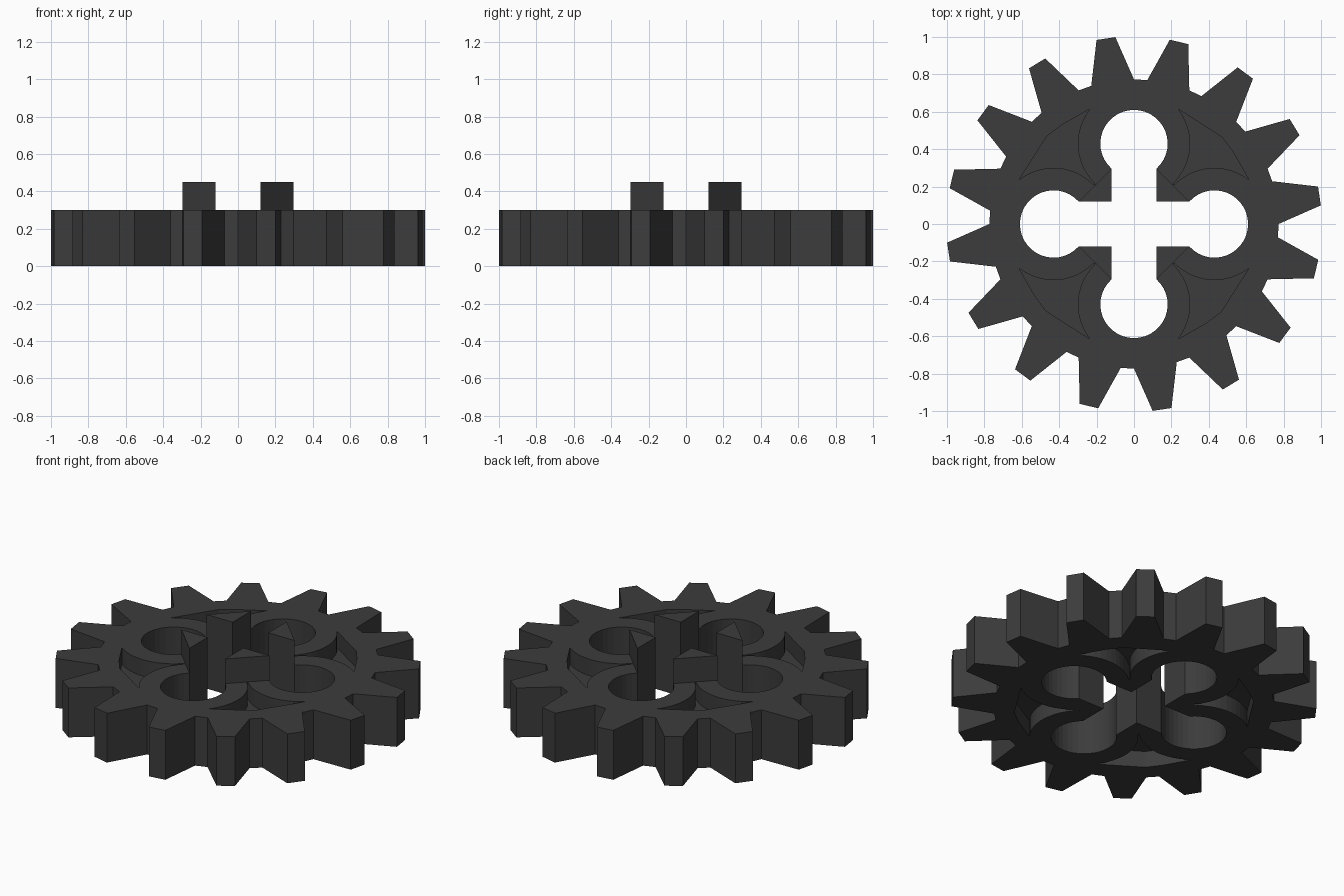
import bpy, bmesh
from math import sin, cos, radians, degrees, atan2, pi

if "Cube" in bpy.data.objects:
    bpy.data.objects.remove(bpy.data.objects["Cube"])

H, POST_H, DEPTH = 0.30, 0.45, 0.10      # plate height, post top, pocket depth
SLOT, HOLE_C, HOLE_R = 0.12, 0.43, 0.18  # slot half width, hole centre and radius

dark = bpy.data.materials.new("dark_grey")
dark.diffuse_color = (0.045, 0.045, 0.045, 1)
dark.use_nodes = True
dark.node_tree.nodes["Principled BSDF"].inputs["Base Color"].default_value = dark.diffuse_color


def turn(p, k):
    """Rotate a 2D point by k quarter turns."""
    for _ in range(k % 4):
        p = (-p[1], p[0])
    return p


def arc(cx, cy, r, a0, a1, n):
    return [(cx + r * cos(radians(a0 + (a1 - a0) * i / n)),
             cy + r * sin(radians(a0 + (a1 - a0) * i / n))) for i in range(n + 1)]


def prisms(name, parts):
    """One object made of (outline, z0, z1) extrusions."""
    bm = bmesh.new()
    for pts, z0, z1 in parts:
        face = bm.faces.new([bm.verts.new((x, y, z0)) for x, y in pts])
        ext = bmesh.ops.extrude_face_region(bm, geom=[face], use_keep_orig=True)
        new = [v for v in ext["geom"] if isinstance(v, bmesh.types.BMVert)]
        bmesh.ops.translate(bm, verts=new, vec=(0, 0, z1 - z0))
    bmesh.ops.recalc_face_normals(bm, faces=bm.faces)
    me = bpy.data.meshes.new(name)
    bm.to_mesh(me)
    bm.free()
    ob = bpy.data.objects.new(name, me)
    me.materials.append(dark)
    bpy.context.collection.objects.link(ob)
    return ob


def cut(target, cutter):
    cutter.hide_render = True
    mod = target.modifiers.new("cut", 'BOOLEAN')
    mod.operation, mod.solver, mod.object = 'DIFFERENCE', 'EXACT', cutter
    bpy.context.view_layer.objects.active = target
    bpy.ops.object.modifier_apply(modifier=mod.name)
    bpy.data.objects.remove(cutter)


# Toothed plate: 16 tapered teeth
teeth = []
for i in range(16):
    for r, da in ((0.773, -8.6), (1.004, -2.9), (1.004, 2.9), (0.773, 8.6)):
        a = radians(8.6 + 22.5 * i + da)
        teeth.append((r * cos(a), r * sin(a)))
gear = prisms("gear_plate", [(teeth, 0, H)])

# Cross slot ending in four round holes
drop = (HOLE_R ** 2 - SLOT ** 2) ** 0.5
a0 = degrees(atan2(-drop, SLOT))
lobe = arc(0, HOLE_C, HOLE_R, a0, 180 - a0, 28) + [(-SLOT, SLOT)]
slot = [turn(p, k) for k in range(4) for p in lobe]
cut(gear, prisms("slot_cutter", [(slot, -0.1, H + 0.1)]))

# Shallow three-sided pockets between the hole rims, on both faces
rim = arc(0, HOLE_C, 0.30, 38, -44, 12)
pocket = rim + [(0.208, 0.208)] + [(y, x) for x, y in reversed(rim)]
pocket += [(0.53, 0.385), (0.47, 0.465)]
cutters = []
for k in range(4):
    pts = [turn(p, k) for p in pocket]
    cutters += [(pts, H - DEPTH, H + 0.1), (pts, -0.1, DEPTH)]
cut(gear, prisms("pocket_cutter", cutters))

# Triangular posts around the axle slot
tip = HOLE_C - drop
tri = [(SLOT, SLOT), (tip, SLOT), (SLOT, tip)]
prisms("hub_posts", [([turn(p, k) for p in tri], H, POST_H) for k in range(4)])
